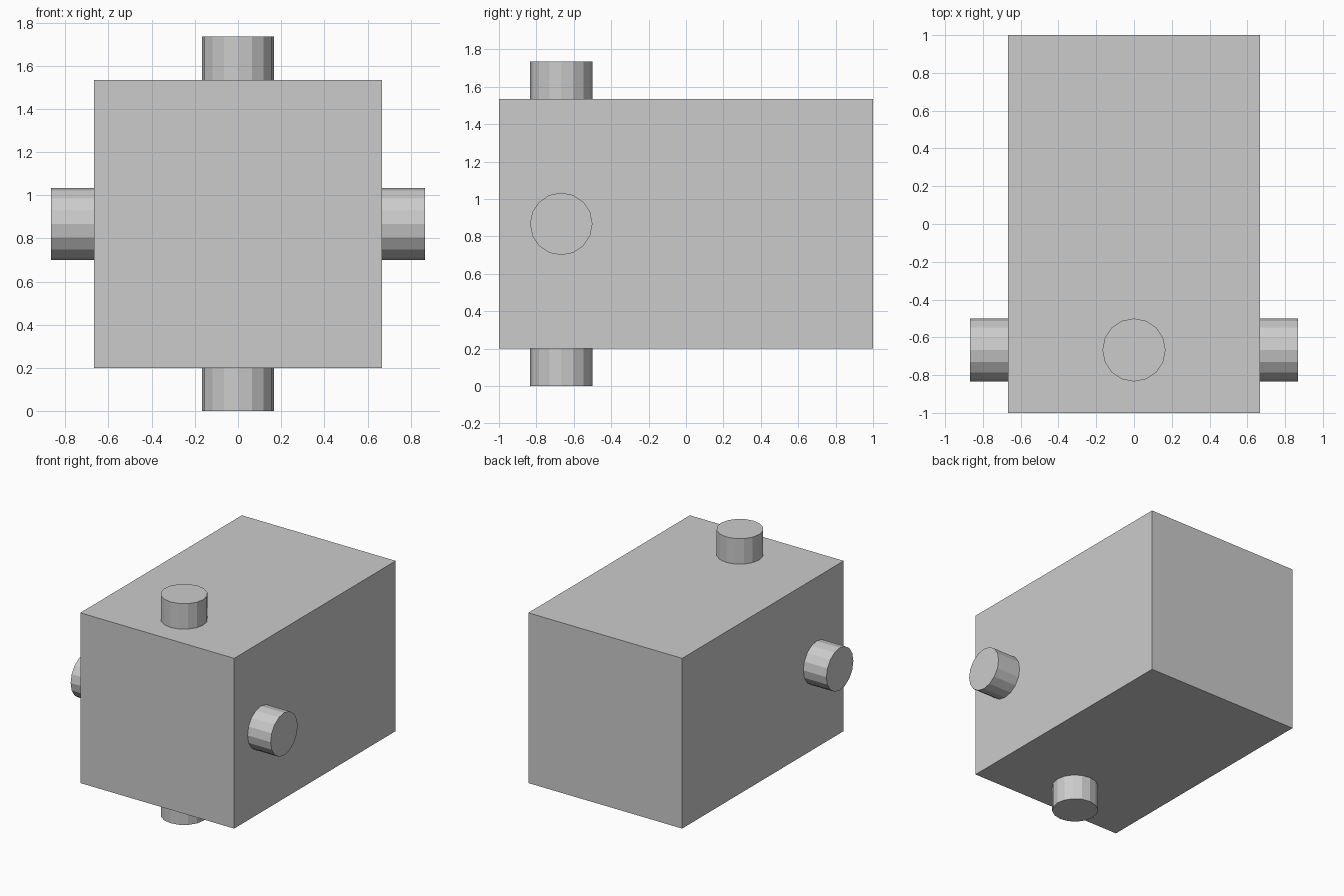
import bpy
from math import pi
from mathutils import Vector

if "Cube" in bpy.data.objects:
    bpy.data.objects.remove(bpy.data.objects["Cube"])

HALF = 0.667          # half width and half height of the body
CENTRE = Vector((0, -0.667, 0.867))
RADIUS, STICK_OUT, EMBED = 0.167, 0.2, 0.02

# Main block
bpy.ops.mesh.primitive_cube_add(size=1, location=(0, 0, CENTRE.z))
body = bpy.context.object
body.name = "body"
body.scale = (2 * HALF, 2, 2 * HALF)
bpy.ops.object.transform_apply(location=False, rotation=False, scale=True)


def peg(name, direction):
    """Short flat-faced round peg standing out of one side of the block."""
    direction = Vector(direction)
    middle = HALF + (STICK_OUT - EMBED) / 2
    bpy.ops.mesh.primitive_cylinder_add(
        vertices=16, radius=RADIUS, depth=STICK_OUT + EMBED,
        location=CENTRE + direction * middle,
        rotation=(0, pi / 2 * direction.x, 0))
    bpy.context.object.name = name


# Four pegs around the front end
peg("top_peg", (0, 0, 1))
peg("bottom_peg", (0, 0, -1))
peg("right_peg", (1, 0, 0))
peg("left_peg", (-1, 0, 0))
